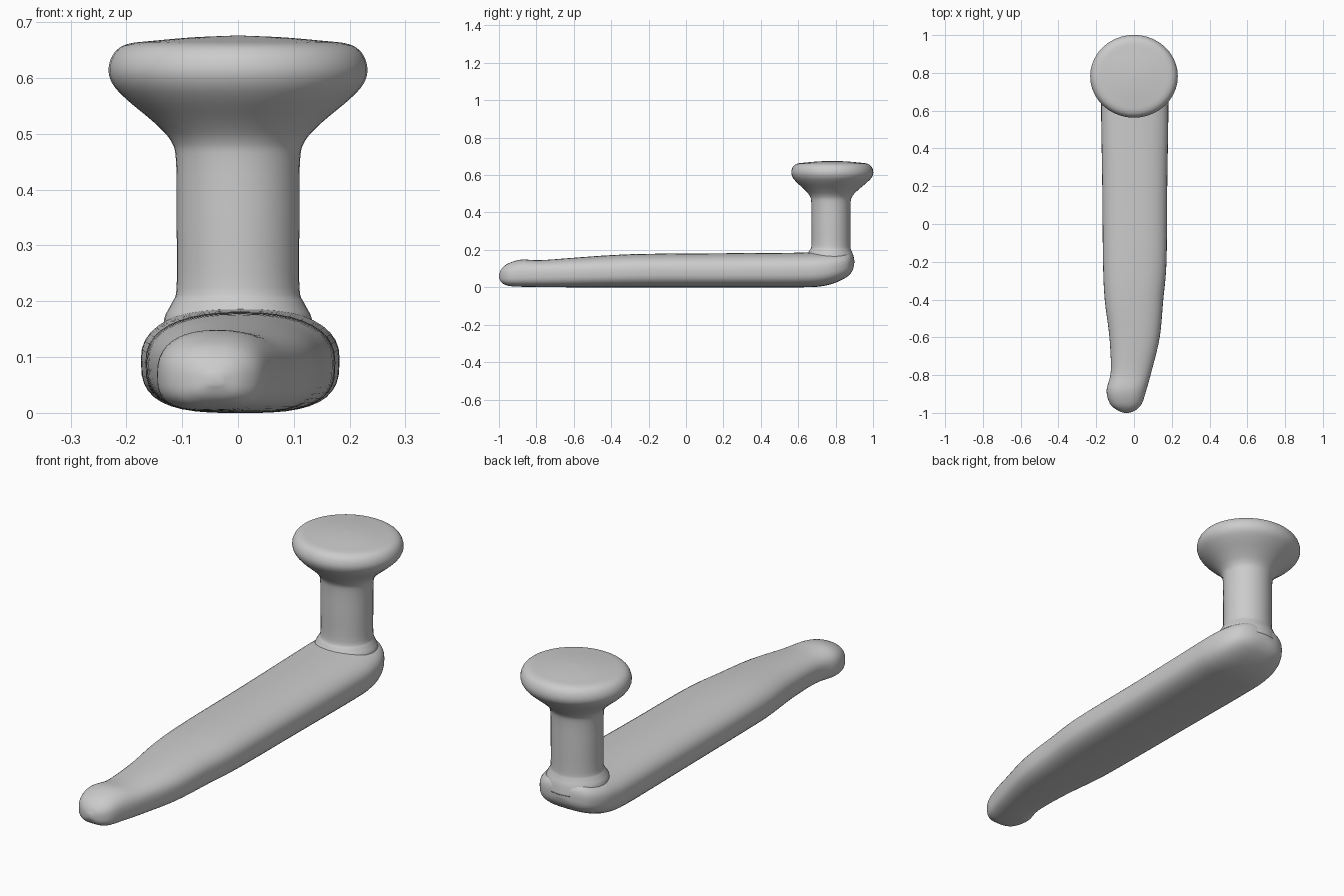
import bpy, bmesh, math

cube = bpy.data.objects.get("Cube")
if cube:
    bpy.data.objects.remove(cube)

grey = bpy.data.materials.new("plain grey")
grey.use_nodes = True
colour = (0.6, 0.6, 0.6, 1)
grey.diffuse_color = colour
grey.node_tree.nodes["Principled BSDF"].inputs["Base Color"].default_value = colour


def smooth_path(points, steps):
    """Catmull-Rom interpolation through tuples of any length."""
    pts = [points[0]] + points + [points[-1]]
    out = []
    for p, q, r, s in zip(pts, pts[1:], pts[2:], pts[3:]):
        for i in range(steps):
            t = i / steps
            out.append([b + 0.5 * t * (c - a + t * (2*a - 5*b + 4*c - d + t * (3*(b - c) + d - a)))
                        for a, b, c, d in zip(p, q, r, s)])
    return out + [list(points[-1])]


def loft(name, rings):
    """Skin a list of equal-sized rings and close both ends."""
    bm = bmesh.new()
    loops = [[bm.verts.new(co) for co in ring] for ring in rings]
    n = len(loops[0])
    for a, b in zip(loops, loops[1:]):
        for i in range(n):
            j = (i + 1) % n
            bm.faces.new((a[i], a[j], b[j], b[i]))
    bm.faces.new(loops[0])
    bm.faces.new(loops[-1])
    bmesh.ops.recalc_face_normals(bm, faces=bm.faces)
    mesh = bpy.data.meshes.new(name)
    bm.to_mesh(mesh)
    bm.free()
    mesh.materials.append(grey)
    mesh.shade_smooth()
    obj = bpy.data.objects.new(name, mesh)
    bpy.context.collection.objects.link(obj)
    return obj


def signed_power(v, e):
    return math.copysign(abs(v) ** e, v)


# Arm: sections of (y, centre x, half width, bottom, widest height, top)
sections = [
    (-1.0, -0.04, 0.012, 0.05, 0.06, 0.07),
    (-0.985, -0.04, 0.05, 0.025, 0.06, 0.1),
    (-0.95, -0.043, 0.085, 0.008, 0.065, 0.128),
    (-0.88, -0.04, 0.105, 0.003, 0.07, 0.148),
    (-0.78, -0.015, 0.108, 0.002, 0.075, 0.145),
    (-0.6, 0.003, 0.133, 0, 0.08, 0.158),
    (-0.4, 0, 0.155, 0, 0.085, 0.172),
    (-0.2, 0.004, 0.168, 0, 0.09, 0.179),
    (0.2, 0.004, 0.172, 0, 0.09, 0.182),
    (0.6, 0.004, 0.178, 0, 0.095, 0.185),
    (0.72, 0.004, 0.175, 0.005, 0.1, 0.188),
    (0.8, 0.002, 0.16, 0.025, 0.11, 0.19),
    (0.86, 0, 0.125, 0.055, 0.12, 0.188),
    (0.888, 0, 0.075, 0.085, 0.125, 0.17),
    (0.898, 0, 0.015, 0.115, 0.125, 0.135),
]


def arm_ring(section, sides=40):
    y, cx, half, low, mid, high = section
    ring = []
    for i in range(sides):
        a = 2 * math.pi * i / sides
        c, s = math.cos(a), math.sin(a)
        power = 2 / 2.4 if s > 0 else 2 / 3
        rise = high - mid if s > 0 else mid - low
        ring.append((cx + half * signed_power(c, power), y, mid + rise * signed_power(s, power)))
    return ring


loft("arm", [arm_ring(s) for s in smooth_path(sections, 5)])


# Post and knob: turned profile of (radius, height, centre y)
profile = [
    (0.135, 0.13, 0.775), (0.132, 0.17, 0.77), (0.118, 0.198, 0.772), (0.11, 0.225, 0.775),
    (0.11, 0.34, 0.775), (0.111, 0.45, 0.775), (0.12, 0.487, 0.776), (0.15, 0.52, 0.778),
    (0.2, 0.562, 0.78), (0.225, 0.59, 0.782), (0.232, 0.617, 0.782), (0.222, 0.645, 0.782),
    (0.198, 0.661, 0.782), (0.15, 0.667, 0.782), (0.08, 0.673, 0.782), (0.01, 0.676, 0.782),
]


def turned_ring(point, sides=40):
    r, z, cy = point
    angles = [2 * math.pi * i / sides for i in range(sides)]
    return [(r * math.cos(a), cy + 0.945 * r * math.sin(a), z) for a in angles]


loft("post_and_knob", [turned_ring(p) for p in smooth_path(profile, 4)])
